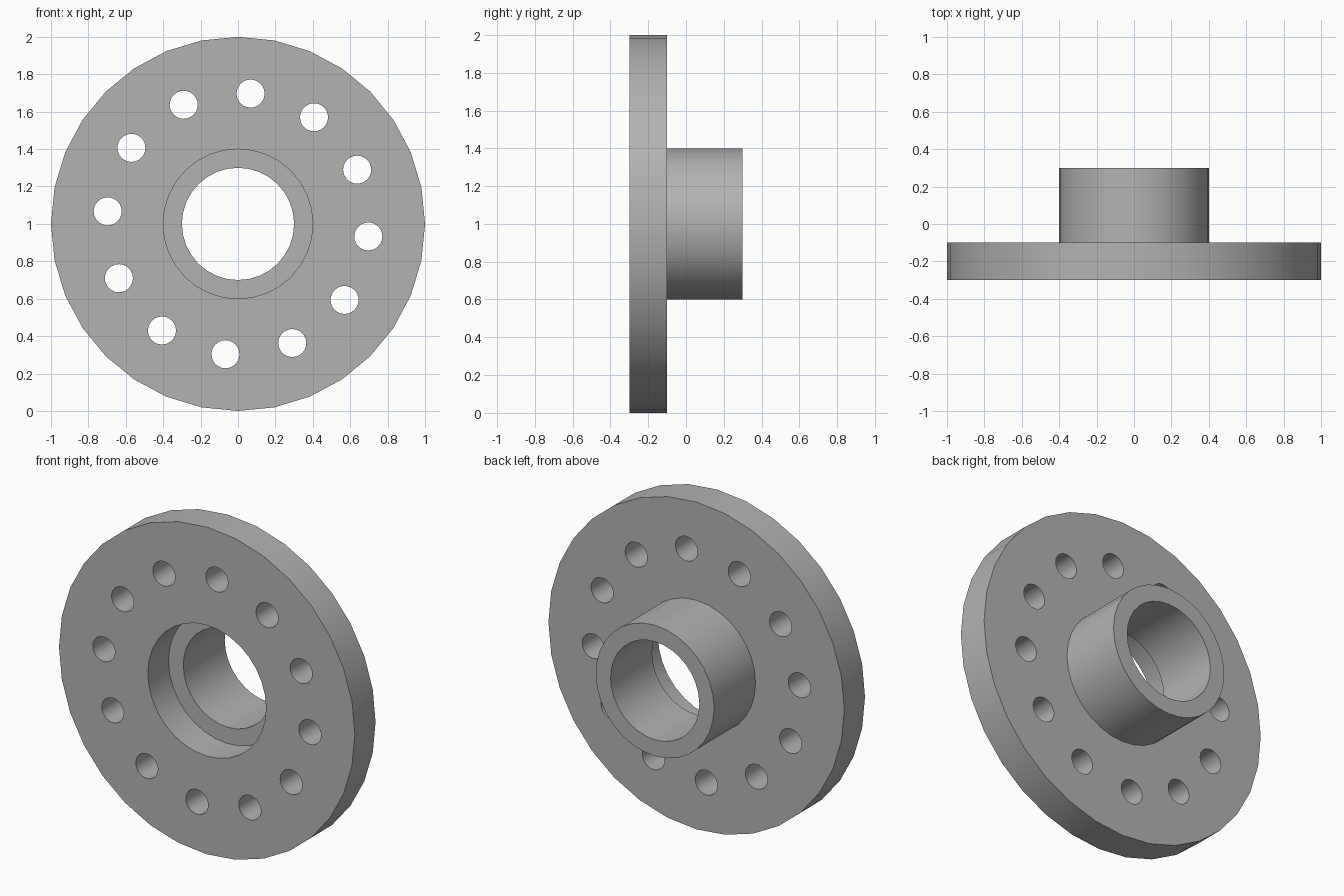
import bpy
import bmesh
from math import cos, sin, pi, radians
from mathutils import Matrix

cube = bpy.data.objects.get("Cube")
if cube:
    bpy.data.objects.remove(cube, do_unlink=True)

CENTRE_Z = 1.0
PLATE_FRONT, PLATE_BACK, HUB_BACK = -0.3, -0.1, 0.3
PLATE_R, HUB_R, BORE_R = 1.0, 0.4, 0.3
BOLT_CIRCLE_R, BOLT_R, BOLT_COUNT = 0.7, 0.075, 12

grey = bpy.data.materials.new("plain grey")
grey.use_nodes = True
colour = (0.45, 0.45, 0.45, 1)
grey.diffuse_color = colour
grey.node_tree.nodes["Principled BSDF"].inputs["Base Color"].default_value = colour


def make_object(name, bm):
    bmesh.ops.recalc_face_normals(bm, faces=bm.faces)
    mesh = bpy.data.meshes.new(name)
    bm.to_mesh(mesh)
    bm.free()
    obj = bpy.data.objects.new(name, mesh)
    bpy.context.collection.objects.link(obj)
    mesh.materials.append(grey)
    return obj


def ring(name, outer, inner, y0, y1, outer_sides, inner_sides):
    """Flat ring in the xz plane, extruded along y."""
    bm = bmesh.new()
    add_loop(bm, 0, CENTRE_Z, outer, y0, outer_sides)
    add_loop(bm, 0, CENTRE_Z, inner, y0, inner_sides)
    return extrude_loops(name, bm, y1 - y0)


def add_loop(bm, x, z, radius, y, sides):
    verts = [bm.verts.new((x + radius * cos(2 * pi * i / sides), y,
                           z + radius * sin(2 * pi * i / sides)))
             for i in range(sides)]
    for a, b in zip(verts, verts[1:] + verts[:1]):
        bm.edges.new((a, b))


def extrude_loops(name, bm, depth):
    bmesh.ops.triangle_fill(bm, edges=bm.edges[:], use_beauty=True,
                            normal=(0, -1, 0))
    grown = bmesh.ops.extrude_face_region(bm, geom=bm.faces[:],
                                          use_keep_orig=True)
    moved = [g for g in grown["geom"] if isinstance(g, bmesh.types.BMVert)]
    bmesh.ops.translate(bm, verts=moved, vec=(0, depth, 0))
    return make_object(name, bm)


# Flange plate with its central opening and ring of bolt holes
bm = bmesh.new()
add_loop(bm, 0, CENTRE_Z, PLATE_R, PLATE_FRONT, 32)
add_loop(bm, 0, CENTRE_Z, HUB_R, PLATE_FRONT, 32)
for i in range(BOLT_COUNT):
    a = radians(-5.5) + 2 * pi * i / BOLT_COUNT
    add_loop(bm, BOLT_CIRCLE_R * cos(a), CENTRE_Z + BOLT_CIRCLE_R * sin(a),
             BOLT_R, PLATE_FRONT, 24)
flange_plate = extrude_loops("flange_plate", bm, PLATE_BACK - PLATE_FRONT)

# Hub tube standing on the back of the plate
hub_tube = ring("hub_tube", HUB_R, BORE_R, PLATE_BACK, HUB_BACK, 32, 32)

# Smooth round walls with crisp rims
bpy.ops.object.select_all(action="DESELECT")
for obj in (flange_plate, hub_tube):
    obj.select_set(True)
bpy.context.view_layer.objects.active = flange_plate
bpy.ops.object.shade_smooth_by_angle(angle=radians(30))
